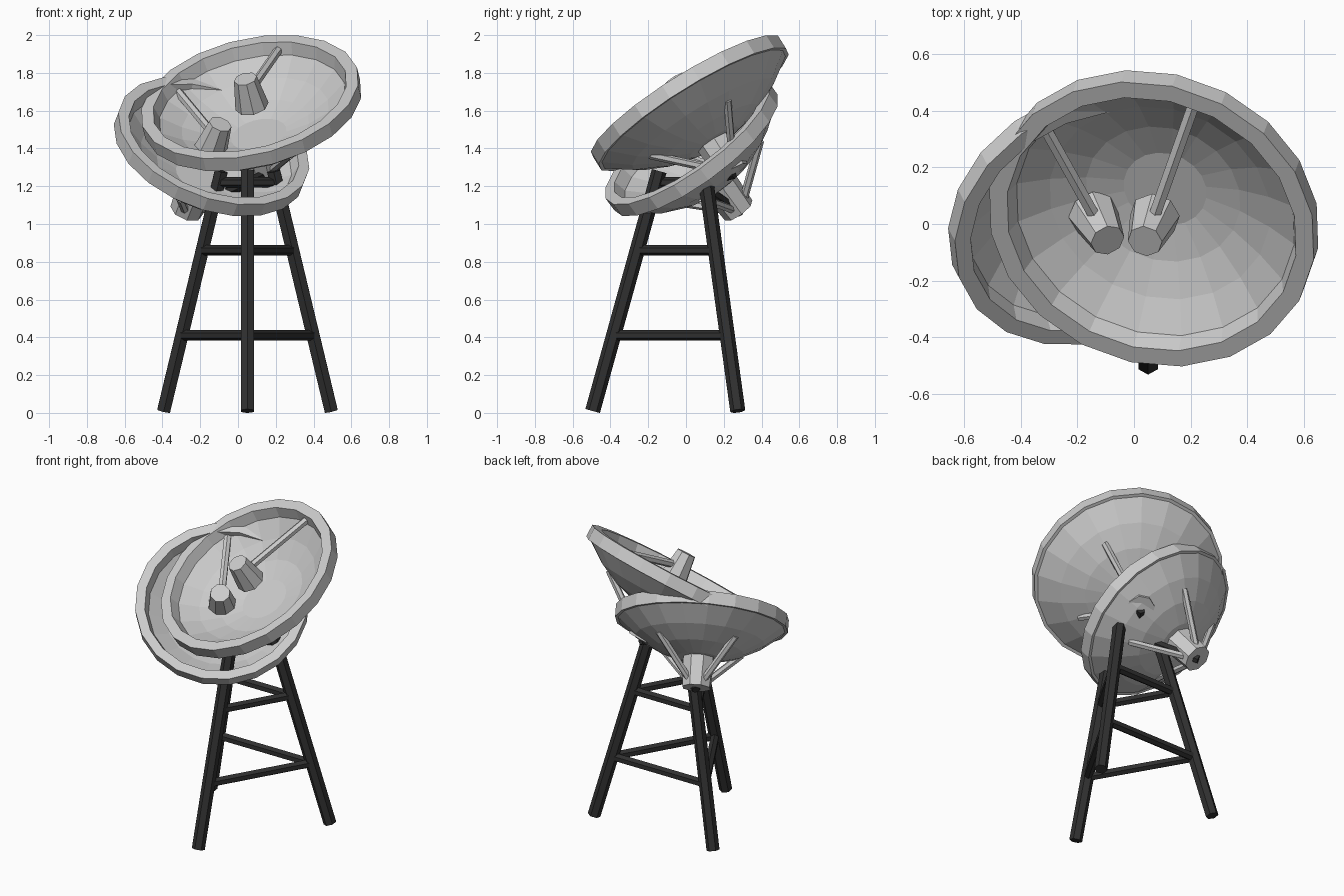
import bpy, bmesh, math
from mathutils import Vector, Matrix

if "Cube" in bpy.data.objects:
    bpy.data.objects.remove(bpy.data.objects["Cube"])

dark = bpy.data.materials.new("dark_metal")
dark.diffuse_color = (0.03, 0.03, 0.03, 1)
dark.use_nodes = True
dark.node_tree.nodes["Principled BSDF"].inputs["Base Color"].default_value = dark.diffuse_color


def lathe(name, profile, sides, matrix, mat=None):
    """Revolve (radius, height) points round local z, flat capped ends."""
    bm = bmesh.new()
    rings = []
    for r, z in profile:
        angles = [2 * math.pi * (i + 0.5) / sides for i in range(sides)]
        rings.append([bm.verts.new((r * math.cos(a), r * math.sin(a), z)) for a in angles])
    for a, b in zip(rings, rings[1:]):
        for i in range(sides):
            j = (i + 1) % sides
            bm.faces.new((a[i], a[j], b[j], b[i]))
    bm.faces.new(rings[0])
    bm.faces.new(rings[-1])
    bmesh.ops.recalc_face_normals(bm, faces=bm.faces)
    me = bpy.data.meshes.new(name)
    bm.to_mesh(me)
    bm.free()
    ob = bpy.data.objects.new(name, me)
    ob.matrix_world = matrix
    bpy.context.collection.objects.link(ob)
    if mat:
        me.materials.append(mat)
    return ob


def bar(name, p, q, r, mat=None):
    """Six-sided bar between two points."""
    p, q = Vector(p), Vector(q)
    d = q - p
    m = Matrix.Translation(p) @ d.to_track_quat('Z', 'Y').to_matrix().to_4x4()
    return lathe(name, [(r, 0), (r, d.length)], 6, m, mat)


# Tripod legs
CX, CY, TOP = 0.05, 0.018, 1.28


def leg_point(i, z):
    a = math.radians(-90 + 120 * i)
    r = 0.515 + (0.16 - 0.515) * z / TOP
    return Vector((CX + r * math.cos(a), CY + r * math.sin(a), z))


for i, n in enumerate(("front_leg", "back_right_leg", "back_left_leg")):
    bar(n, leg_point(i, 0.01), leg_point(i, TOP), 0.04, dark)
    for z in (0.41, 0.86):
        bar("leg_brace", leg_point(i, z), leg_point((i + 1) % 3, z), 0.028, dark)


def dish(prefix, centre, normal, towards_arm, s):
    """Bowl, feed, feed arm, rear hub and struts; s scales the radii."""
    n = Vector(normal).normalized()
    u = Vector(towards_arm)
    u = (u - n * u.dot(n)).normalized()
    v = n.cross(u)
    m = Matrix((u, v, n)).transposed().to_4x4()
    m.translation = centre

    outer = [(.15, -.25), (.30, -.205), (.44, -.135), (.57, -.04), (.59, -.04), (.59, .04)]
    inner = [(.525, .04), (.505, -.03), (.40, -.105), (.28, -.165), (.15, -.2)]
    lathe(prefix + "_bowl", [(r * s, z) for r, z in outer + inner], 20, m)

    # Feed horn and its single arm
    lathe(prefix + "_feed", [(.09, -.02), (.062, .155)], 8, m)
    bar(prefix + "_feed_arm", m @ Vector((.53 * s, 0, -.01)), m @ Vector((.05, 0, .06)), .024)

    # Rear hub with four struts
    lathe(prefix + "_hub", [(.09, -.44), (.1, -.24)], 8, m)
    for k in range(4):
        a = math.radians(45 + 90 * k)
        d = Vector((math.cos(a), math.sin(a), 0))
        bar(prefix + "_strut", m @ (d * .06 + Vector((0, 0, -.40))),
            m @ (d * .37 * s + Vector((0, 0, -.16))), .022)

    # Dark mount bar from the tripod head into the hub
    bar(prefix + "_mount_bar", (CX, CY + 0.03, 1.22), m @ Vector((0, 0, -.45)), .028, dark)


dish("upper_dish", (.07, .02, 1.64), (-.2, -.52, .83), (.14, .40, .30), 1.0)
dish("lower_dish", (-.14, .03, 1.41), (.30, -.565, .768), (-.175, .31, .30), 0.9)

# Tripod head joining the legs
for i in range(3):
    bar("head_spoke", leg_point(i, 1.22), (CX, CY, 1.22), .028, dark)
